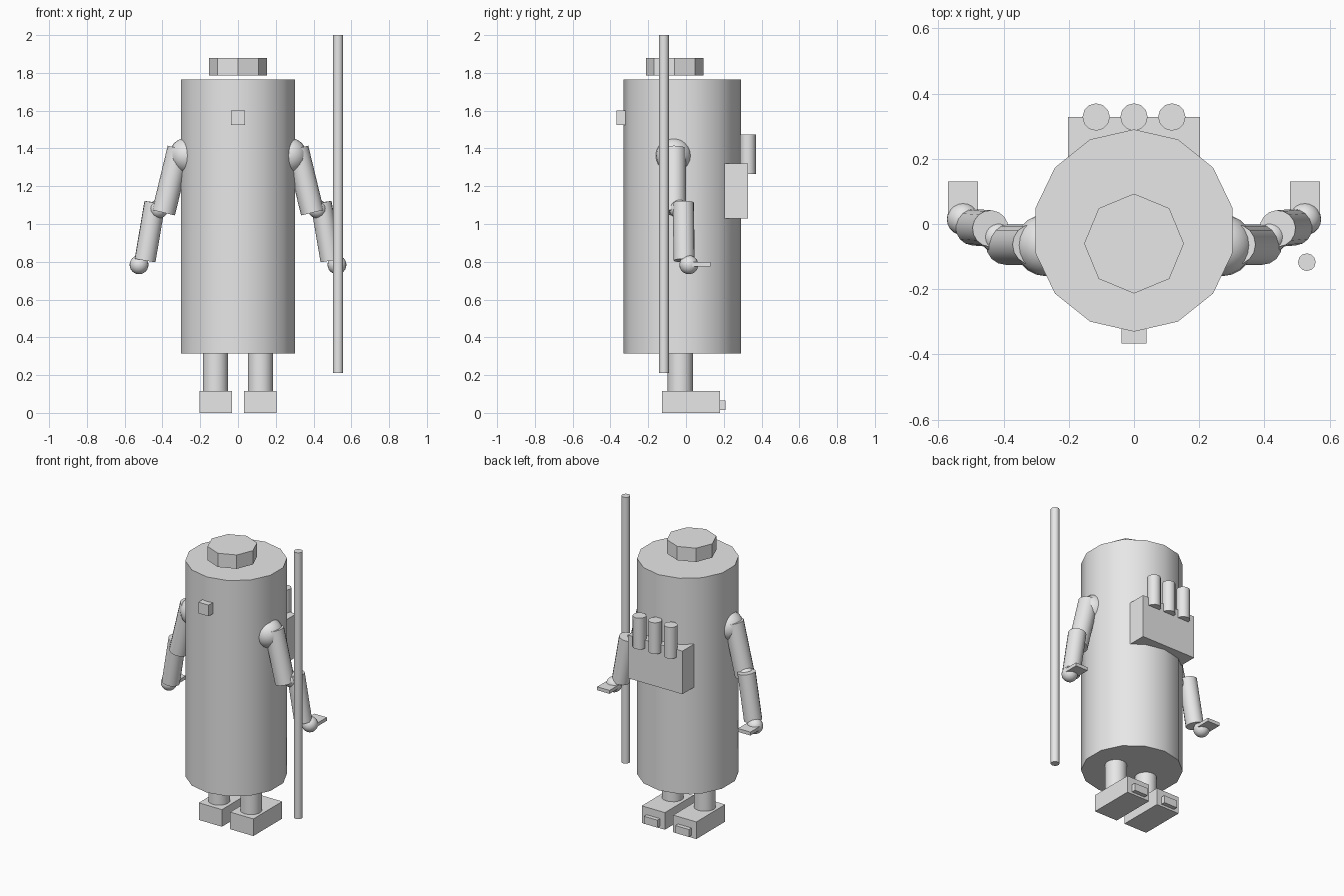
import bpy
import math
from mathutils import Vector

if "Cube" in bpy.data.objects:
    bpy.data.objects.remove(bpy.data.objects["Cube"], do_unlink=True)

GREY = (0.8, 0.8, 0.8, 1)
grey = bpy.data.materials.new("plain grey")
grey.use_nodes = True
grey.diffuse_color = GREY
grey.node_tree.nodes["Principled BSDF"].inputs["Base Color"].default_value = GREY


def finish(name, smooth=True):
    ob = bpy.context.object
    ob.name = name
    ob.data.materials.append(grey)
    if smooth:
        bpy.ops.object.shade_smooth_by_angle(angle=math.radians(35))
    return ob


def rod(name, start, end, radius, sides=16):
    """Cylinder between two points, one corner facing +y."""
    a, b = Vector(start), Vector(end)
    axis = b - a
    bpy.ops.mesh.primitive_cylinder_add(vertices=sides, radius=radius,
                                        depth=axis.length, location=(a + b) / 2)
    bpy.context.object.rotation_euler = axis.to_track_quat('Z', 'Y').to_euler()
    if abs(axis.x) < 1e-6:
        bpy.context.object.rotation_euler = (0, 0, 0)
    return finish(name)


def ball(name, centre, radius):
    bpy.ops.mesh.primitive_uv_sphere_add(segments=20, ring_count=12,
                                         radius=radius, location=centre)
    return finish(name)


def box(name, low, high):
    """Box between two opposite corners."""
    a, b = Vector(low), Vector(high)
    bpy.ops.mesh.primitive_cube_add(size=1, location=(a + b) / 2)
    bpy.context.object.scale = b - a
    bpy.ops.object.transform_apply(location=False, rotation=False, scale=True)
    return finish(name, False)


# Body, head cap and nose
rod("body", (0, -0.02, 0.315), (0, -0.02, 1.765), 0.31, 14)
rod("head_cap", (0, -0.06, 1.787), (0, -0.06, 1.88), 0.153, 8)
box("nose", (-0.038, -0.367, 1.525), (0.038, -0.28, 1.6))

# Backpack with three canisters
box("backpack", (-0.203, 0.2, 1.03), (0.203, 0.328, 1.32))
for i in (-1, 0, 1):
    rod(f"canister_{i + 2}", (i * 0.116, 0.328, 1.265),
        (i * 0.116, 0.328, 1.475), 0.042, 12)

# Staff
rod("staff", (0.53, -0.117, 0.21), (0.53, -0.117, 2.0), 0.027, 12)

# Limbs on both sides
for side, s in (("left", 1), ("right", -1)):
    ball(side + "_shoulder", (s * 0.27, -0.065, 1.362), 0.095)
    rod(side + "_upper_arm", (s * 0.312, -0.063, 1.4),
        (s * 0.394, -0.063, 1.06), 0.062)
    ball(side + "_elbow", (s * 0.42, -0.04, 1.08), 0.05)
    rod(side + "_forearm", (s * 0.44, -0.014, 1.113),
        (s * 0.492, -0.01, 0.807), 0.056)
    ball(side + "_hand", (s * 0.524, 0.015, 0.784), 0.05)
    box(side + "_palm", (s * 0.524 - 0.046, 0.015, 0.775),
        (s * 0.524 + 0.046, 0.13, 0.798))
    rod(side + "_leg", (s * 0.119, -0.03, 0.1), (s * 0.119, -0.03, 0.33), 0.067)
    box(side + "_foot", (s * 0.117 - 0.086, -0.127, 0),
        (s * 0.117 + 0.086, 0.18, 0.115))
    box(side + "_heel", (s * 0.117 - 0.05, 0.17, 0.015),
        (s * 0.117 + 0.05, 0.208, 0.065))
